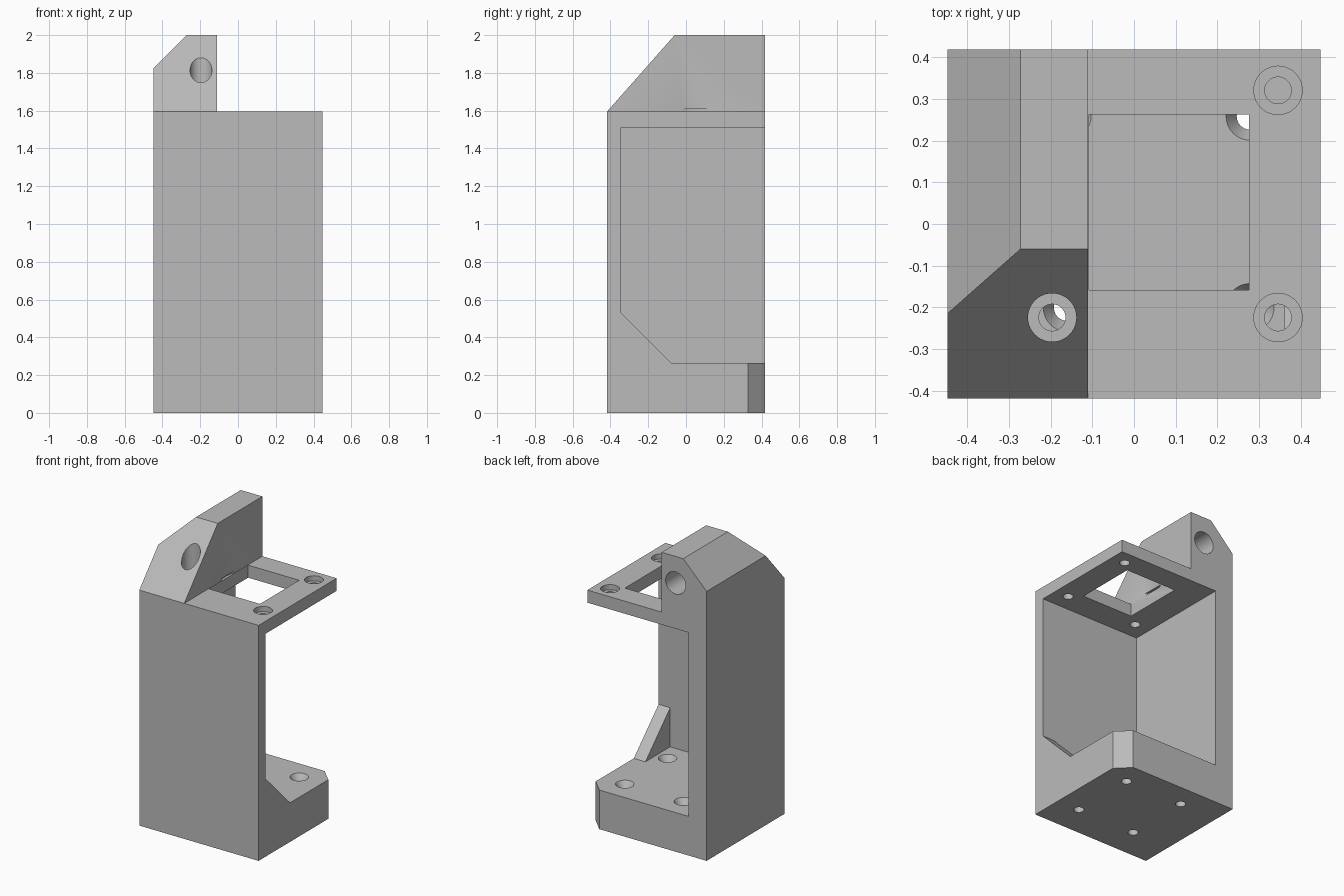
import bpy, bmesh, math

if "Cube" in bpy.data.objects:
    bpy.data.objects.remove(bpy.data.objects["Cube"], do_unlink=True)

grey = bpy.data.materials.new("plain grey")
grey.use_nodes = True
colour = (0.5, 0.5, 0.5, 1)
grey.diffuse_color = colour
grey.node_tree.nodes["Principled BSDF"].inputs["Base Color"].default_value = colour


def prism(name, profile, axis, low, high):
    """Extrude a 2D profile along an axis; profile uses the other two axes in order."""
    bm = bmesh.new()
    verts = []
    for a, b in profile:
        co = [a, b]
        co.insert("xyz".index(axis), low)
        verts.append(bm.verts.new(co))
    face = bm.faces.new(verts)
    new = bmesh.ops.extrude_face_region(bm, geom=[face])["geom"]
    shift = [0, 0, 0]
    shift["xyz".index(axis)] = high - low
    bmesh.ops.translate(bm, vec=shift, verts=[v for v in new if isinstance(v, bmesh.types.BMVert)])
    return finish(name, bm)


def box(name, x0, x1, y0, y1, z0, z1):
    return prism(name, [(x0, y0), (x1, y0), (x1, y1), (x0, y1)], "z", z0, z1)


def cylinder(name, x, y, z0, z1, r0, r1=None):
    bm = bmesh.new()
    bmesh.ops.create_cone(bm, cap_ends=True, segments=40, radius1=r0,
                          radius2=r0 if r1 is None else r1, depth=z1 - z0)
    bmesh.ops.translate(bm, vec=(x, y, (z0 + z1) / 2), verts=bm.verts)
    return finish(name, bm)


def finish(name, bm):
    bmesh.ops.recalc_face_normals(bm, faces=bm.faces)
    mesh = bpy.data.meshes.new(name)
    bm.to_mesh(mesh)
    bm.free()
    mesh.materials.append(grey)
    obj = bpy.data.objects.new(name, mesh)
    bpy.context.collection.objects.link(obj)
    return obj


def cut(target, cutter):
    cutter.hide_render = True
    mod = target.modifiers.new("cut", "BOOLEAN")
    mod.operation, mod.solver, mod.object = "DIFFERENCE", "EXACT", cutter
    bpy.context.view_layer.objects.active = target
    bpy.ops.object.modifier_apply(modifier=mod.name)
    bpy.data.objects.remove(cutter, do_unlink=True)


W, D, TOP, FLOOR, SHELF = 0.447, 0.418, 1.595, 0.265, 1.51
WALL_X, WALL_Y, OUT = -0.31, -0.345, 0.6

# Body with raised, chamfered lug on one side
body = prism("motor_bracket", [(-W, 0), (W, 0), (W, TOP), (-0.11, TOP), (-0.11, 2),
                               (-0.272, 2), (-W, 1.825)], "y", -D, D)

# Sloped front of the lug
cut(body, prism("lug_slope", [(-D, TOP), (-0.06, 2), (-0.06, 2.2), (-OUT, 2.2), (-OUT, TOP)],
                "x", -OUT, -0.05))

# Open pocket, leaving a gusset against the front wall
cut(body, prism("pocket", [(OUT, FLOOR), (-0.08, FLOOR), (WALL_Y, 0.53), (WALL_Y, SHELF),
                           (OUT, SHELF)], "x", WALL_X, OUT))
cut(body, box("gusset_trim", WALL_X, 0.36, WALL_Y, 0.2, FLOOR, 1))

# Clipped back corner of the base
cut(body, prism("corner_clip", [(W + 0.1, D - 0.19), (W + 0.1, D + 0.1), (W - 0.19, D + 0.1)],
                "z", -0.1, 0.5))

# Window in the shelf and the shallow round bite beside it
cut(body, box("window", -0.108, 0.275, -0.158, 0.262, 1.4, 1.7))
cut(body, cylinder("round_bite", 0.065, 0.05, TOP, TOP + 0.015, 0.192))

# Counterbored screw holes in the shelf
for x, y, head in [(0.345, 0.32, 1.7), (0.345, -0.224, 1.7), (-0.196, -0.224, 2.1)]:
    cut(body, cylinder("screw_hole", x, y, 1.4, 1.7, 0.032))
    cut(body, cylinder("screw_head", x, y, 1.56, head, 0.058))

# Countersunk screw holes in the base
for x in (-0.16, 0.278):
    for y in (-0.2, 0.258):
        cut(body, cylinder("base_hole", x, y, -0.1, 0.4, 0.032))
        cut(body, cylinder("base_sink", x, y, FLOOR - 0.04, FLOOR + 0.001, 0.032, 0.058))

# Blind hole in the back of the lug
ring = [(-0.215 + 0.075 * math.cos(i * math.tau / 40), 1.82 + 0.075 * math.sin(i * math.tau / 40))
        for i in range(40)]
cut(body, prism("lug_hole", ring, "y", 0, OUT))

for obj in bpy.context.selected_objects:
    obj.select_set(False)
body.select_set(True)
bpy.context.view_layer.objects.active = body
bpy.ops.object.shade_smooth_by_angle(angle=math.radians(30))
